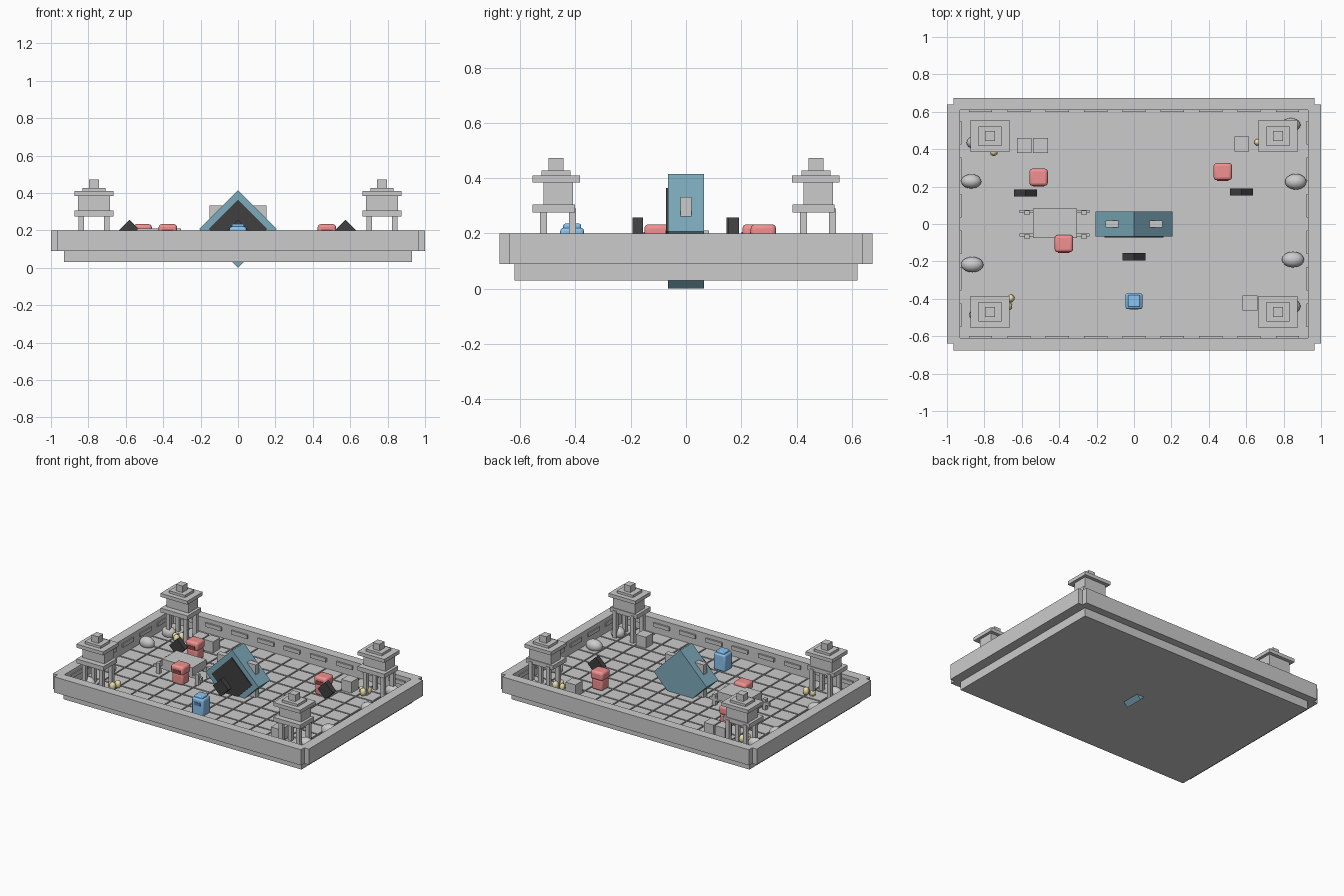
import bpy, bmesh, math
from mathutils import Matrix, Vector

if "Cube" in bpy.data.objects:
    bpy.data.objects.remove(bpy.data.objects["Cube"])

FLOOR = 0.10


def material(name, rgb):
    m = bpy.data.materials.new(name)
    m.diffuse_color = (*rgb, 1)
    m.use_nodes = True
    m.node_tree.nodes["Principled BSDF"].inputs["Base Color"].default_value = m.diffuse_color
    return m


TEAL = material("teal", (0.2, 0.4, 0.5))
BLACK = material("black", (0.05, 0.05, 0.05))
RED = material("red", (0.88, 0.28, 0.28))
DARK_RED = material("dark_red", (0.3, 0.06, 0.06))
BLUE = material("blue", (0.25, 0.55, 0.88))
DARK_BLUE = material("dark_blue", (0.1, 0.22, 0.42))
GOLD = material("gold", (0.85, 0.75, 0.42))


def make(name, bm, mat=None):
    me = bpy.data.meshes.new(name)
    bm.to_mesh(me)
    bm.free()
    ob = bpy.data.objects.new(name, me)
    bpy.context.collection.objects.link(ob)
    if mat:
        me.materials.append(mat)
    return ob


def boxes(name, spans, mat=None, bevel=0):
    """One object from a list of (x0, x1, y0, y1, z0, z1) boxes."""
    bm = bmesh.new()
    for x0, x1, y0, y1, z0, z1 in spans:
        c = Vector((x0 + x1, y0 + y1, z0 + z1)) / 2
        bmesh.ops.create_cube(bm, size=1, matrix=Matrix.Translation(c) @
                              Matrix.Diagonal((x1 - x0, y1 - y0, z1 - z0, 1)))
    ob = make(name, bm, mat)
    if bevel:
        b = ob.modifiers.new("bevel", "BEVEL")
        b.width, b.segments = bevel, 3
        smooth(ob)
    return ob


def smooth(ob):
    bpy.ops.object.select_all(action="DESELECT")
    bpy.context.view_layer.objects.active = ob
    ob.select_set(True)
    bpy.ops.object.shade_smooth_by_angle(angle=math.radians(40))


def diamond(name, x, y, z, half, depth, mat):
    """Box standing on its edge, facing the front."""
    s = half * math.sqrt(2)
    bm = bmesh.new()
    bmesh.ops.create_cube(bm, size=1, matrix=Matrix.Translation((x, y, z)) @
                          Matrix.Rotation(math.pi / 4, 4, "Y") @ Matrix.Diagonal((s, depth, s, 1)))
    return make(name, bm, mat)


def blobs(name, items, mat=None):
    """Smooth ellipsoids from (x, y, z, rx, ry, rz)."""
    bm = bmesh.new()
    for x, y, z, rx, ry, rz in items:
        bmesh.ops.create_uvsphere(bm, u_segments=20, v_segments=12, radius=1,
                                  matrix=Matrix.Translation((x, y, z)) @ Matrix.Diagonal((rx, ry, rz, 1)))
    ob = make(name, bm, mat)
    smooth(ob)
    return ob


# Base slab and perimeter walls
boxes("base_slab", [(-.93, .93, -.62, .62, .03, .092)])
boxes("long_walls", [(-.965, .965, -.675, -.61, .09, .2), (-.965, .965, .61, .675, .09, .2)])
boxes("end_walls", [(-1, -.93, -.638, .638, .09, .2), (.93, 1, -.638, .638, .09, .2)])

# Floor tiles separated by grooves
nx, ny = 14, 10
px, py = 1.86 / nx, 1.22 / ny
boxes("floor_tiles", [(-.93 + i * px + .005, -.93 + (i + 1) * px - .005,
                       -.61 + j * py + .005, -.61 + (j + 1) * py - .005, .088, FLOOR)
                      for i in range(nx) for j in range(ny)])

# Raised bricks on the inner wall faces
bricks = []
for s in (-1, 1):
    for i in range(9):
        x = (i - 4) * .205
        bricks.append((x - .062, x + .062, *sorted((s * .598, s * .615)), .145, .172))
    for i in range(6):
        y = (i - 2.5) * .195
        bricks.append((*sorted((s * .923, s * .935)), y - .062, y + .062, .145, .172))
boxes("wall_bricks", bricks)

# Corner watchtowers
for n, (tx, ty) in enumerate([(-.77, -.47), (.77, -.47), (-.77, .47), (.77, .47)], 1):
    def at(*spans):
        return [(tx + a, tx + b, ty + c, ty + d, e, f) for a, b, c, d, e, f in spans]
    boxes(f"tower_legs_{n}", at(*[(x - .014, x + .014, y - .013, y + .013, FLOOR, .29)
                                  for x in (-.068, .068) for y in (-.045, .06)]))
    boxes(f"tower_platform_{n}", at((-.105, .105, -.085, .068, .275, .305)))
    boxes(f"tower_cabin_{n}", at((-.085, .085, -.045, .062, .3, .39)))
    boxes(f"tower_roof_{n}", at((-.105, .105, -.086, .086, .385, .41),
                                (-.062, .062, -.052, .052, .409, .427),
                                (-.026, .026, -.027, .027, .425, .473)))

# Large standing diamond block with dark front panel and supporting frame
diamond("portal_block", 0, 0, .207, .207, .132, TEAL)
diamond("portal_panel", 0, -.066, .207, .157, .012, BLACK)
boxes("portal_frame", [(-.152, -.07, -.02, .02, FLOOR, .332), (.07, .152, -.02, .02, FLOOR, .332)])

# Small floating dark diamonds
for n, (x, y) in enumerate([(-.58, .165), (.575, .172), (0, -.175)], 1):
    diamond(f"floating_diamond_{n}", x, y, .196, .061, .038, BLACK)


# Rounded little robots
def robot(name, x, y, mat, dark, blue=False):
    if blue:
        boxes(name + "_body", [(x - .045, x + .045, y - .043, y + .043, FLOOR, .22)], mat, .012)
        boxes(name + "_cap", [(x - .032, x + .032, y - .032, y + .032, .21, .235)], mat, .006)
        boxes(name + "_visor", [(x - .024, x + .024, y - .046, y - .04, .17, .192)], dark)
    else:
        boxes(name + "_body", [(x - .043, x + .043, y - .04, y + .04, FLOOR, .18)], mat, .014)
        boxes(name + "_head", [(x - .049, x + .049, y - .046, y + .046, .172, .233)], mat, .016)
        boxes(name + "_visor", [(x - .03, x + .03, y - .049, y - .04, .188, .205)], dark)


for n, (x, y) in enumerate([(-.51, .25), (.475, .28), (-.375, -.105)], 1):
    robot(f"red_robot_{n}", x, y, RED, DARK_RED)
robot("blue_robot", 0, -.412, BLUE, DARK_BLUE, True)

# Cart with side rails and end posts
boxes("cart_box", [(-.54, -.305, -.075, .083, .15, .21)])
boxes("cart_rails", [(-.612, -.237, y - .008, y + .008, .135, .155) for y in (-.06, .066)])
boxes("cart_posts", [(x - .013, x + .013, y - .013, y + .013, FLOOR, .175)
                     for x in (-.573, -.268) for y in (-.066, .06)])

# Crates
boxes("crates", [(x - .039, x + .039, y - .04, y + .04, FLOOR, .178)
                 for x, y in [(-.587, .42), (-.5, .42), (.575, .428), (.62, -.422)]])

# Boulders along the end walls and beside the towers
blobs("boulders", [(x, y, .122, rx, ry, .042) for x, y, rx, ry in [
    (-.87, .228, .054, .038), (.865, .226, .057, .042), (-.865, -.217, .06, .041),
    (.85, -.19, .059, .042), (.838, .53, .052, .036), (-.845, .435, .05, .036),
    (.84, -.44, .05, .04), (-.83, -.485, .05, .036)]])

# Clusters of golden eggs
for n, (x, y) in enumerate([(-.75, .405), (.695, .425), (-.672, -.42)], 1):
    blobs(f"golden_eggs_{n}", [(x, y - .02, .124, .021, .021, .028), (x + .012, y + .022, .124, .021, .021, .028),
                               (x - .034, y + .012, .12, .018, .018, .024)], GOLD)
